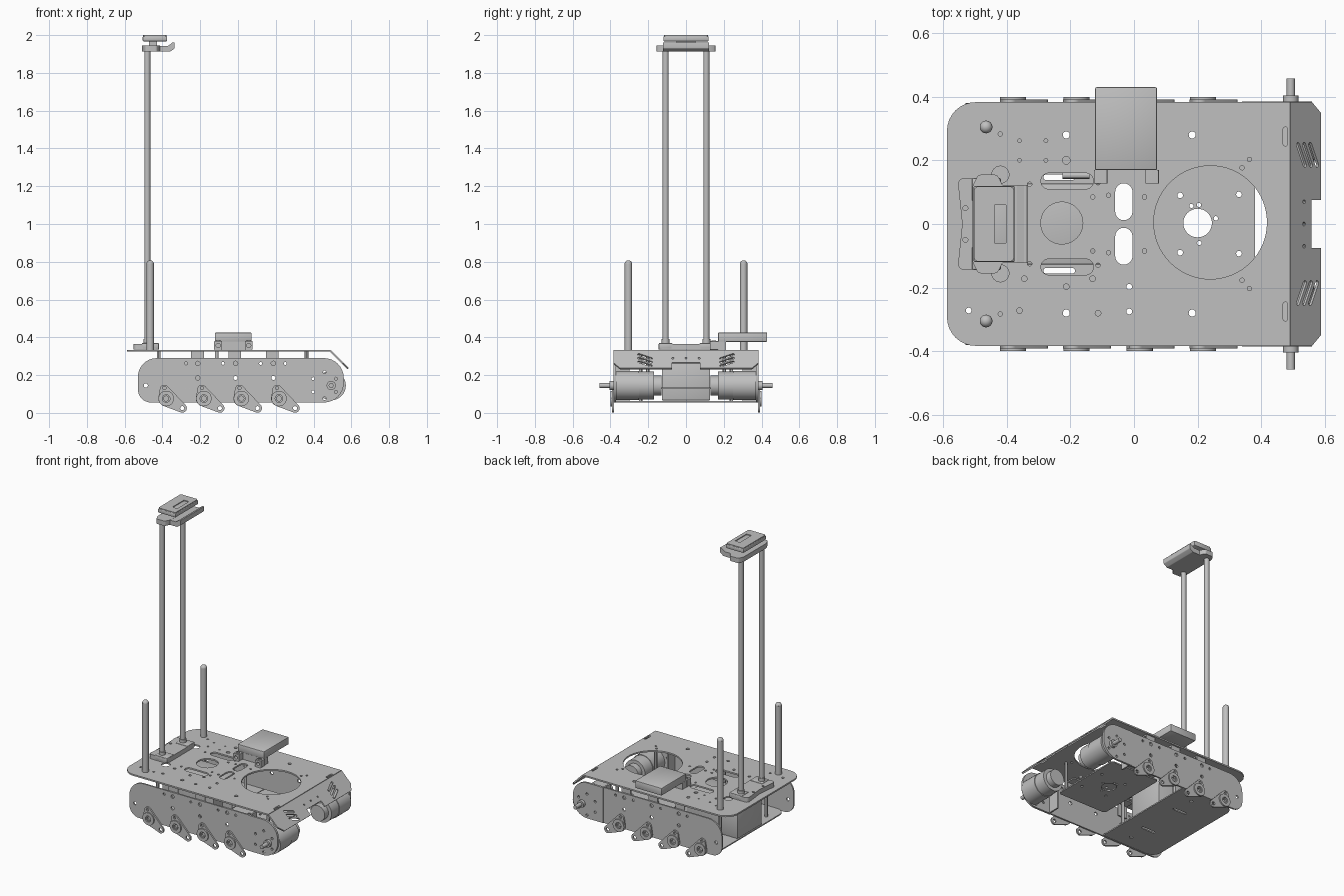
import bpy, bmesh
from math import pi, cos, sin
from mathutils import Matrix, Vector, geometry

cube = bpy.data.objects.get("Cube")
if cube:
    bpy.data.objects.remove(cube, do_unlink=True)

gray = bpy.data.materials.new("light_gray_metal")
gray.use_nodes = True
COLOR = (0.53, 0.53, 0.53, 1)
gray.diffuse_color = COLOR
gray.node_tree.nodes["Principled BSDF"].inputs["Base Color"].default_value = COLOR


def finish(name, mesh, matrix):
    mesh.transform(matrix)
    mesh.materials.clear()
    mesh.materials.append(gray)
    mesh.shade_smooth()
    mesh.set_sharp_from_angle(angle=pi / 6)
    ob = bpy.data.objects.new(name, mesh)
    bpy.context.scene.collection.objects.link(ob)
    return ob


def circle(x, y, r, n=24):
    return [(x + r * cos(2 * pi * i / n), y + r * sin(2 * pi * i / n)) for i in range(n)]


def rounded(corners, n=8):
    """Outline from (x, y, radius) corners, each filleted."""
    out = []
    for i, (x, y, r) in enumerate(corners):
        p = Vector((x, y))
        if r == 0:
            out.append((x, y))
            continue
        a = (Vector(corners[i - 1][:2]) - p).normalized()
        b = (Vector(corners[(i + 1) % len(corners)][:2]) - p).normalized()
        half = a.angle(b) / 2
        mid = p + (a + b).normalized() * r / sin(half)
        s = p + a * r * cos(half) / sin(half) - mid
        e = p + b * r * cos(half) / sin(half) - mid
        turn = -s.angle_signed(e)
        for k in range(n + 1):
            v = Matrix.Rotation(turn * k / n, 2) @ s
            out.append(tuple(mid + v))
    return out


def rect(x, y, w, h, r=0.0):
    return rounded([(x - w / 2, y - h / 2, r), (x + w / 2, y - h / 2, r),
                    (x + w / 2, y + h / 2, r), (x - w / 2, y + h / 2, r)])


def slot(x, y, w, h, turn=0):
    pts = rect(0, 0, w, h, min(w, h) * 0.499)
    m = Matrix.Rotation(turn, 2)
    return [tuple(m @ Vector(p) + Vector((x, y))) for p in pts]


def plate(name, outline, holes, thick, matrix):
    """Flat sheet with holes, centred on its own plane."""
    cu = bpy.data.curves.new(name, "CURVE")
    cu.dimensions = "2D"
    cu.fill_mode = "BOTH"
    cu.extrude = thick / 2
    for loop in [outline] + holes:
        sp = cu.splines.new("POLY")
        sp.points.add(len(loop) - 1)
        for pt, (x, y) in zip(sp.points, loop):
            pt.co = (x, y, 0, 1)
        sp.use_cyclic_u = True
    tmp = bpy.data.objects.new(name + "_profile", cu)
    bpy.context.scene.collection.objects.link(tmp)
    dg = bpy.context.evaluated_depsgraph_get()
    mesh = bpy.data.meshes.new_from_object(tmp.evaluated_get(dg))
    bpy.data.objects.remove(tmp, do_unlink=True)
    bm = bmesh.new()
    bm.from_mesh(mesh)
    bmesh.ops.remove_doubles(bm, verts=bm.verts, dist=1e-5)
    bmesh.ops.recalc_face_normals(bm, faces=bm.faces)
    bm.to_mesh(mesh)
    bm.free()
    return finish(name, mesh, matrix)


def flat(z, x=0, y=0):
    return Matrix.Translation((x, y, z))


def upright(y):
    return Matrix.Translation((0, y, 0)) @ Matrix.Rotation(pi / 2, 4, "X")


def box(name, x0, x1, y0, y1, z0, z1, bevel=0.0):
    bm = bmesh.new()
    bmesh.ops.create_cube(bm, size=1)
    bmesh.ops.scale(bm, vec=(abs(x1 - x0), abs(y1 - y0), z1 - z0), verts=bm.verts)
    if bevel:
        bmesh.ops.bevel(bm, geom=bm.edges[:], offset=bevel, segments=2, affect="EDGES", profile=0.5)
    mesh = bpy.data.meshes.new(name)
    bm.to_mesh(mesh)
    bm.free()
    return finish(name, mesh, flat((z0 + z1) / 2, (x0 + x1) / 2, (y0 + y1) / 2))


def rod(name, start, end, r, n=28):
    a, b = Vector(start), Vector(end)
    bm = bmesh.new()
    bmesh.ops.create_cone(bm, cap_ends=True, segments=n, radius1=r, radius2=r, depth=(b - a).length)
    mesh = bpy.data.meshes.new(name)
    bm.to_mesh(mesh)
    bm.free()
    turn = (b - a).to_track_quat("Z", "Y").to_matrix().to_4x4()
    return finish(name, mesh, Matrix.Translation((a + b) / 2) @ turn)


# Top deck with its cut-outs
deck_holes = [circle(0.24, 0.005, 0.178, 64), circle(-0.227, 0.003, 0.066, 40), circle(-0.213, 0.2, 0.012)]
for s in (1, -1):
    deck_holes += [slot(-0.21, s * 0.135, 0.165, 0.05), slot(-0.032, s * 0.07, 0.054, 0.116),
                   slot(0.476, s * 0.275, 0.014, 0.06), circle(-0.42, s * 0.155, 0.027)]
    deck_holes += [circle(x, s * 0.28, 0.011) for x in (-0.213, 0.183)]
    deck_holes += [circle(x, y * s, 0.007, 12) for x, y in (
        (-0.42, 0.283), (0.363, 0.203), (0.34, 0.177), (-0.08, 0.09),
        (-0.328, 0.125), (-0.113, 0.13), (0.033, 0.085), (-0.13, 0.085))]
deck_holes += [circle(x, y, 0.009, 14) for x, y in (
    (-0.52, -0.272), (-0.015, -0.197), (-0.213, -0.197), (-0.36, -0.272), (-0.113, -0.28),
    (-0.345, -0.172), (-0.13, -0.172), (-0.015, -0.275))]
deck_holes += [circle(x, y, 0.006, 10) for x in (-0.36, -0.277) for y in (0.2, 0.262)]
plate("top_deck", rounded([(-0.588, -0.383, 0.09), (0.49, -0.383, 0), (0.49, 0.383, 0),
                           (-0.588, 0.383, 0.09)]), deck_holes, 0.01, flat(0.329))

# Sloped nose of the deck, with vents and a centre notch
nose = [(0, -0.383), (0.095, -0.383), (0.134, -0.35), (0.134, -0.075), (0.092, -0.075),
        (0.092, 0.075), (0.134, 0.075), (0.134, 0.35), (0.095, 0.383), (0, 0.383)]
vents = [slot(0.048 + 0.027 * k, s * 0.217, 0.085, 0.014, -s * 1.13) for s in (1, -1) for k in range(3)]
vents += [circle(0.06, y, 0.006, 10) for y in (-0.07, 0, 0.07)]
plate("sloped_nose", nose, vents, 0.01, flat(0.329, 0.489) @ Matrix.Rotation(pi / 4, 4, "Y"))

# Raised front pan, low rear pan, with the battery between
pan_holes = [circle(0.2, 0.003, 0.045, 32)]
pan_holes += [circle(0.2 + 0.06 * cos(a), 0.06 * sin(a), 0.007, 10) for a in (0.3, 1.5, 1.9, 4.8)]
pan_holes += [circle(x, s * y, 0.009, 12) for s in (1, -1) for x, y in ((0.145, 0.09), (0.33, 0.093))]
plate("front_pan", rect(0.2, 0, 0.36, 0.5, 0.02), pan_holes, 0.008, flat(0.13))
rear_slots = [slot(-0.235, s * 0.147, 0.1, 0.018) for s in (1, -1)]
rear_slots += [circle(-0.213, s * 0.28, 0.011) for s in (1, -1)]
plate("rear_pan", rounded([(-0.47, -0.37, 0.06), (-0.07, -0.37, 0), (-0.07, 0.37, 0),
                           (-0.47, 0.37, 0.06)]), rear_slots, 0.008, flat(0.06))
box("battery", -0.468, -0.09, -0.128, 0.128, 0.066, 0.272, 0.006)
rod("cable_plug", (-0.225, 0.153, 0.26), (-0.14, 0.153, 0.26), 0.011, 12)

# Track frames, suspension arms and drive motors on both sides
side_outline = rounded([(-0.53, 0.055, 0.07), (0.35, 0.055, 0), (0.35, 0.29, 0), (-0.53, 0.29, 0.1)])
side_holes = [circle(x, 0.185, 0.011) for x in (-0.213, -0.013, 0.187)] + [circle(-0.488, 0.145, 0.011)]
side_holes += [circle(x, 0.262, r, 12) for x, r in ((-0.275, 0.008), (-0.213, 0.012), (-0.08, 0.008),
                                                   (-0.013, 0.012), (0.12, 0.008), (0.187, 0.012), (0.25, 0.008))]
for s, side in ((1, "back"), (-1, "front")):
    plate(side + "_track_frame", side_outline, side_holes, 0.01, upright(s * 0.376))
    mount_holes = [circle(0.458 + 0.07 * cos(a), 0.146 + 0.07 * sin(a), 0.008, 12)
                   for a in [pi / 6 + k * pi / 3 for k in range(6)]]
    plate(side + "_motor_mount", rounded([(0.34, 0.055, 0), (0.56, 0.055, 0.105), (0.56, 0.29, 0.105),
                                          (0.34, 0.29, 0)]), mount_holes, 0.014, upright(s * 0.378))
    box(side + "_mount_flange", 0.34, 0.35, s * 0.3, s * 0.375, 0.06, 0.285)
    for part, y0, y1, r in (("gearbox", 0.25, 0.371, 0.078), ("motor", 0.17, 0.25, 0.074),
                            ("motor_cap", 0.13, 0.17, 0.052), ("shaft_collar", 0.38, 0.404, 0.024),
                            ("drive_shaft", 0.4, 0.458, 0.013)):
        rod(f"{side}_{part}", (0.493, s * y0, 0.145), (0.493, s * y1, 0.145), r, 36)
    for k in range(4):
        x = -0.38 + 0.199 * k
        lobes = circle(x, 0.076, 0.042) + circle(x - 0.01, 0.125, 0.024) + circle(x + 0.085, 0.025, 0.024)
        hull = [lobes[i] for i in geometry.convex_hull_2d([Vector(p) for p in lobes])]
        holes = [circle(x, 0.076, 0.013), circle(x - 0.01, 0.132, 0.009, 12), circle(x + 0.085, 0.025, 0.011, 12)]
        plate(f"{side}_suspension_arm_{k}", hull, holes, 0.01, upright(s * 0.387))
        plate(f"{side}_arm_hub_{k}", circle(x, 0.076, 0.041, 32), [circle(x, 0.076, 0.02)],
              0.01, upright(s * 0.395))
    # Brackets and posts carrying the deck and front pan
    for k, x in enumerate((-0.215, -0.017, 0.181)):
        box(f"{side}_bracket_web_{k}", x - 0.034, x + 0.034, s * 0.363, s * 0.371, 0.235, 0.324)
        box(f"{side}_bracket_flange_{k}", x - 0.034, x + 0.034, s * 0.305, s * 0.371, 0.316, 0.324)
    for x, y, z in ((-0.42, 0.24, 0.064), (-0.113, 0.24, 0.064), (0.363, 0.203, 0.13)):
        rod(side + "_deck_post", (x, s * y, z), (x, s * y, 0.325), 0.01, 12)
    # Antenna with a rounded tip
    rod(side + "_antenna", (-0.465, s * 0.305, 0.33), (-0.465, s * 0.305, 0.79), 0.02)
    bm = bmesh.new()
    bmesh.ops.create_uvsphere(bm, u_segments=28, v_segments=12, radius=0.02)
    tip = bpy.data.meshes.new(side + "_antenna_tip")
    bm.to_mesh(tip)
    bm.free()
    finish(side + "_antenna_tip", tip, flat(0.788, -0.465, s * 0.305))
    # Mast pole and its clamps
    rod(side + "_mast_pole", (-0.48, s * 0.108, 0.34), (-0.48, s * 0.108, 1.92), 0.016)
    box(side + "_pole_clamp", -0.51, -0.418, s * 0.07, s * 0.145, 0.335, 0.37, 0.006)
    rod(side + "_pole_socket", (-0.48, s * 0.108, 0.365), (-0.48, s * 0.108, 0.39), 0.021)

# Mast foot
plate("mast_foot", rounded([(-0.555, -0.145, 0.02), (-0.418, -0.145, 0.02), (-0.418, 0.145, 0.02),
                            (-0.555, 0.145, 0.02), (-0.54, 0, 0.1)]),
      [circle(-0.53, s * 0.05, 0.008, 12) for s in (1, -1)], 0.03, flat(0.351))

# Mast head: crossbar, hooked cradle and the unit on top
plate("mast_crossbar", rounded([(-0.507, -0.12, 0), (-0.49, -0.155, 0.015), (-0.43, -0.155, 0.015),
                                (-0.412, -0.12, 0), (-0.412, 0.12, 0), (-0.43, 0.155, 0.015),
                                (-0.49, 0.155, 0.015), (-0.507, 0.12, 0)]), [], 0.032, flat(1.928))
cradle = rounded([(-0.505, 1.912, 0.005), (-0.36, 1.912, 0.012), (-0.335, 1.93, 0.008), (-0.335, 1.962, 0.003),
                  (-0.345, 1.962, 0.003), (-0.37, 1.943, 0.01), (-0.505, 1.943, 0.005)], 4)
plate("head_cradle", cradle, [], 0.244, upright(0))
box("head_spacer", -0.47, -0.43, -0.05, 0.05, 1.94, 1.975)
box("head_unit", -0.505, -0.375, -0.12, 0.12, 1.967, 1.995, 0.006)
plate("head_cover", rect(-0.44, 0, 0.125, 0.235, 0.012), [rect(-0.42, 0, 0.036, 0.12)], 0.012, flat(1.994))

# Control box overhanging the back edge, on its foot and two brackets
box("control_box", -0.122, 0.072, 0.17, 0.43, 0.376, 0.425, 0.004)
box("control_box_foot", -0.122, 0.072, 0.17, 0.212, 0.334, 0.378)
for x in (-0.105, 0.057):
    plate("box_bracket", rect(x, 0.357, 0.042, 0.046, 0.004), [circle(x, 0.357, 0.011, 16)], 0.042, upright(0.149))
    plate("bracket_screw", circle(x, 0.148, 0.012, 16), [circle(x, 0.148, 0.006, 10)], 0.006, flat(0.381))
